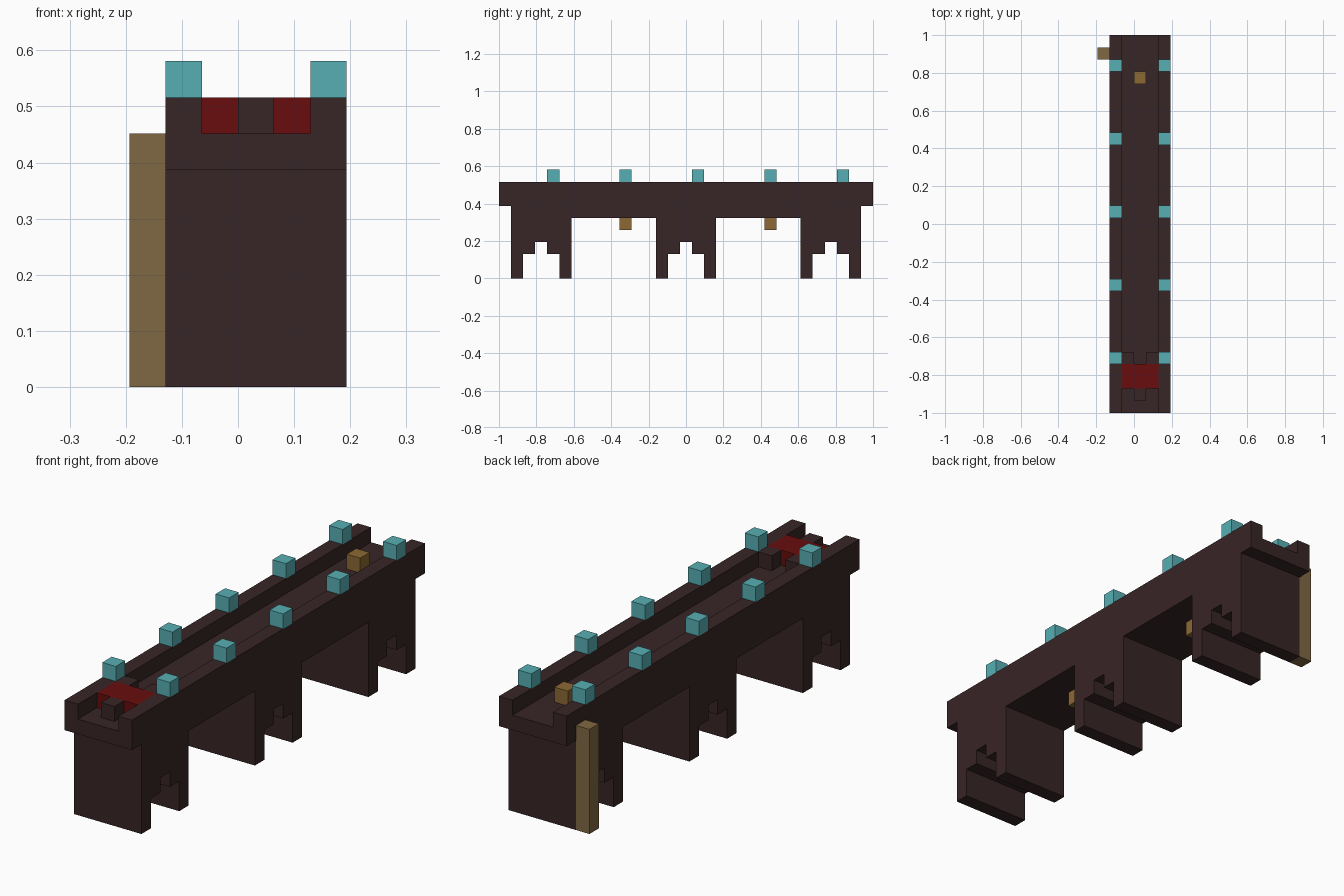
import bpy
import bmesh

U = 2 / 31          # edge length of one block
X0, Y0 = -3, -15.5  # grid origin, in blocks

cube = bpy.data.objects.get("Cube")
if cube:
    bpy.data.objects.remove(cube, do_unlink=True)


def material(name, rgb):
    m = bpy.data.materials.new(name)
    m.use_nodes = True
    m.diffuse_color = (*rgb, 1)
    bsdf = next(n for n in m.node_tree.nodes if n.type == "BSDF_PRINCIPLED")
    bsdf.inputs["Base Color"].default_value = (*rgb, 1)
    bsdf.inputs["Roughness"].default_value = 0.9
    return m


DARK = material("dark brown", (0.039, 0.018, 0.019))
CYAN = material("lamp cyan", (0.095, 0.43, 0.46))
RED = material("deep red", (0.14, 0.004, 0.004))
GOLD = material("lantern gold", (0.262, 0.14, 0.033))
TAN = material("post tan", (0.216, 0.138, 0.056))


def prism(name, outline, x0, x1, mat):
    """Extrude a (y, z) outline in blocks from column x0 to column x1."""
    bm = bmesh.new()
    face = bm.faces.new([bm.verts.new(((X0 + x0) * U, (Y0 + y) * U, z * U))
                         for y, z in outline])
    side = bmesh.ops.extrude_face_region(bm, geom=[face])["geom"]
    verts = [v for v in side if isinstance(v, bmesh.types.BMVert)]
    bmesh.ops.translate(bm, verts=verts, vec=((x1 - x0) * U, 0, 0))
    bmesh.ops.recalc_face_normals(bm, faces=bm.faces)
    mesh = bpy.data.meshes.new(name)
    bm.to_mesh(mesh)
    bm.free()
    mesh.materials.append(mat)
    obj = bpy.data.objects.new(name, mesh)
    bpy.context.collection.objects.link(obj)
    return obj


def box(name, lo, hi, mat):
    (x0, y0, z0), (x1, y1, z1) = lo, hi
    return prism(name, [(y0, z0), (y1, z0), (y1, z1), (y0, z1)], x0, x1, mat)


def block(name, x, y, z, mat):
    return box(name, (x, y, z), (x + 1, y + 1, z + 1), mat)


# Bridge body: deck and three piers with stepped arches
pier = [(0, 0), (1, 0), (1, 2), (2, 2), (2, 3),
        (3, 3), (3, 2), (4, 2), (4, 0), (5, 0)]
outline = [(0, 7), (0, 6), (1, 6)]
for start in (1, 13, 25):
    if start > 1:
        outline.append((start, 5))
    outline += [(start + y, z) for y, z in pier]
    if start < 25:
        outline.append((start + 5, 5))
outline += [(30, 6), (31, 6), (31, 7)]
prism("bridge_body", outline, 1, 6, DARK)

# Side walls with a row of lamps on each
for side, x in (("right", 1), ("left", 5)):
    box(side + "_wall", (x, 0, 7), (x + 1, 31, 8), DARK)
    for n in range(5):
        block(f"{side}_lamp_{n + 1}", x, 4 + 6 * n, 8, CYAN)

# Low red creature at the front of the deck
box("creature_body", (2, 2, 7), (5, 4, 8), RED)
block("creature_head", 3, 1, 7, DARK)
for side, x in (("right", 2), ("left", 4)):
    block(f"creature_{side}_foot", x, 4, 7, DARK)

# Gold blocks: one on the deck, one under each span
block("deck_crate", 3, 27, 7, GOLD)
for n, y in enumerate((10, 22)):
    block(f"hanging_lantern_{n + 1}", 3, y, 4, GOLD)

# Post beside the rear pier
box("corner_post", (0, 29, 0), (1, 30, 7), TAN)
